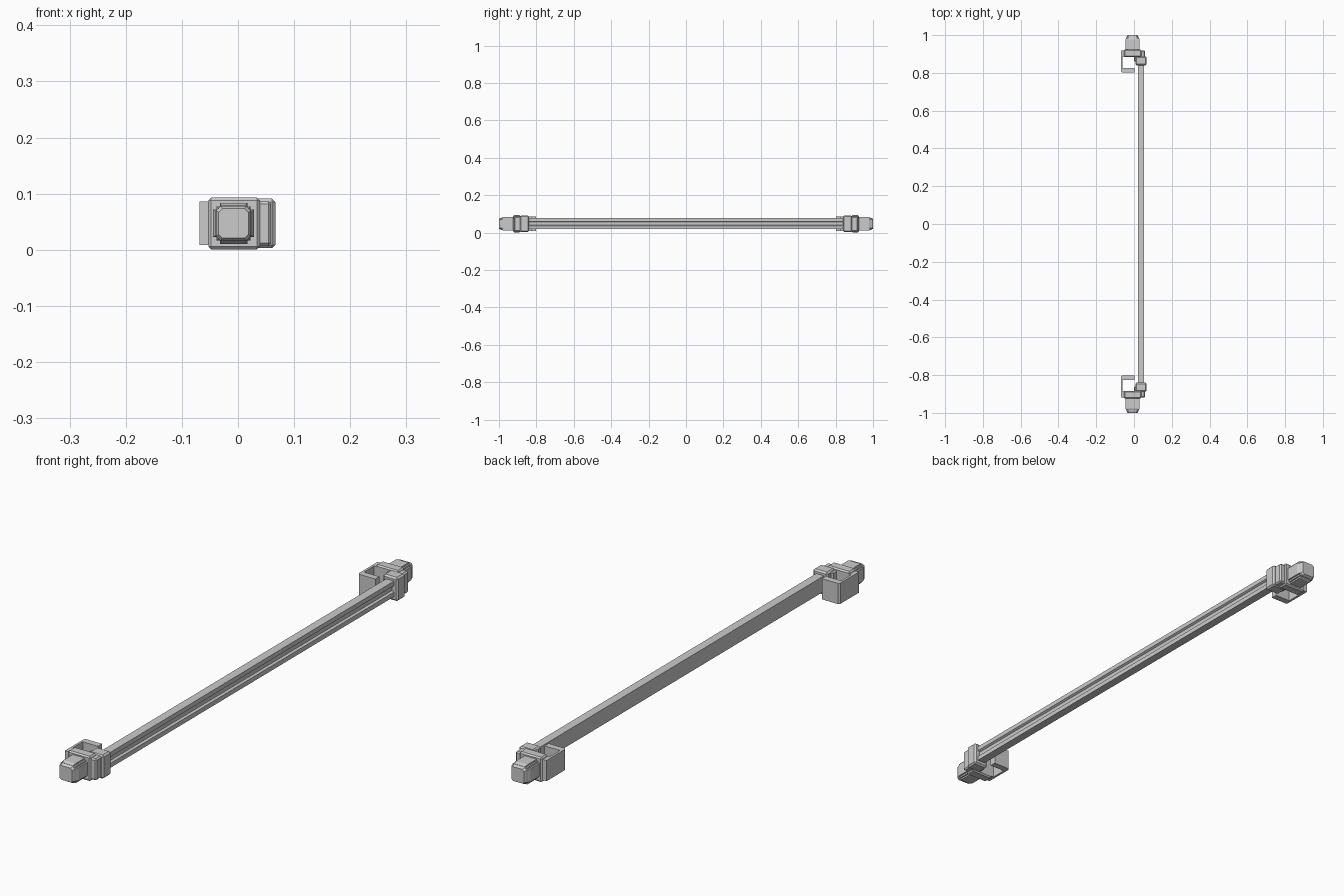
import bpy, bmesh
from mathutils import Vector

if "Cube" in bpy.data.objects:
    bpy.data.objects.remove(bpy.data.objects["Cube"])

ZC = 0.047   # height of the centre line
XC = -0.008  # centre of the end fittings


def prism(name, pts, axis, a, b, bevel=0.0, mirror=True, tip=None):
    """Extrude a profile from a to b along an axis; tip scales the end about its centre."""
    def place(p, t):
        return Vector((p[0], t, p[1])) if axis == 'Y' else Vector((p[0], p[1], t))
    bm = bmesh.new()
    c = (sum(p[0] for p in pts) / len(pts), sum(p[1] for p in pts) / len(pts))
    levels = [(a, 1.0), (b, 1.0)]
    if tip:
        levels = [(a, 1.0), (b - tip[0], 1.0), (b, tip[1])]
    rings = []
    for t, s in levels:
        rings.append([bm.verts.new(place((c[0] + (p[0] - c[0]) * s,
                                          c[1] + (p[1] - c[1]) * s), t)) for p in pts])
    n = len(pts)
    for r0, r1 in zip(rings, rings[1:]):
        for i in range(n):
            bm.faces.new((r0[i], r0[(i + 1) % n], r1[(i + 1) % n], r1[i]))
    bm.faces.new(rings[0])
    bm.faces.new(rings[-1])
    bmesh.ops.recalc_face_normals(bm, faces=bm.faces)
    me = bpy.data.meshes.new(name)
    bm.to_mesh(me)
    bm.free()
    ob = bpy.data.objects.new(name, me)
    bpy.context.collection.objects.link(ob)
    if bevel:
        m = ob.modifiers.new("bevel", 'BEVEL')
        m.width = bevel
        m.segments = 1
        m.limit_method = 'ANGLE'
    if mirror:
        m = ob.modifiers.new("mirror", 'MIRROR')
        m.use_axis = (False, True, False)
        m.use_clip = False
        m.use_mirror_merge = False
    return ob


def rect(x0, x1, z0, z1):
    return [(x0, z0), (x1, z0), (x1, z1), (x0, z1)]


def chamfered(h, k):
    """Square of half size h with cut corners k."""
    q = [(h, -h + k), (h, h - k), (h - k, h), (-h + k, h),
         (-h, h - k), (-h, -h + k), (-h + k, -h), (h - k, -h)]
    return [(XC + x, ZC + z) for x, z in q]


def notched(h, k):
    """Square of half size h with stepped corners."""
    q = []
    for sx, sz in ((1, 1), (-1, 1), (-1, -1), (1, -1)):
        corner = [(h, h - 2 * k), (h - k, h - 2 * k), (h - k, h - k),
                  (h - 2 * k, h - k), (h - 2 * k, h)]
        if sx * sz < 0:
            corner.reverse()
        q += [(XC + sx * x, ZC + sz * z) for x, z in corner]
    return q


# long rail with a groove along its outer face
prism("rail", [(0.021, 0.019), (0.053, 0.019), (0.053, 0.036), (0.045, 0.040),
               (0.045, 0.056), (0.053, 0.060), (0.053, 0.077), (0.021, 0.077)],
      'Y', -0.88, 0.88, mirror=False)

# end knob: inner plug and ribbed sleeve
prism("knob_tip", chamfered(0.031, 0.008), 'Y', 0.91, 1.0, tip=(0.008, 0.85))
prism("knob_sleeve", notched(0.0365, 0.006), 'Y', 0.91, 0.988, tip=(0.01, 0.87))

# flange behind the knob
prism("flange", rect(-0.053, 0.039, 0.001, 0.093), 'Y', 0.885, 0.924, bevel=0.005)

# collar clamping the rail, joined to the flange
prism("collar_bridge", rect(0.0, 0.059, 0.007, 0.087), 'Y', 0.86, 0.918, bevel=0.005)
prism("collar", rect(0.007, 0.067, 0.003, 0.091), 'Y', 0.84, 0.888, bevel=0.006)

# open hook on the inner side
prism("hook", [(0.005, 0.918), (-0.069, 0.918), (-0.069, 0.808), (-0.063, 0.802),
               (0.003, 0.802), (0.003, 0.826), (-0.060, 0.826), (-0.060, 0.885),
               (0.005, 0.885)], 'Z', 0.009, 0.086)
